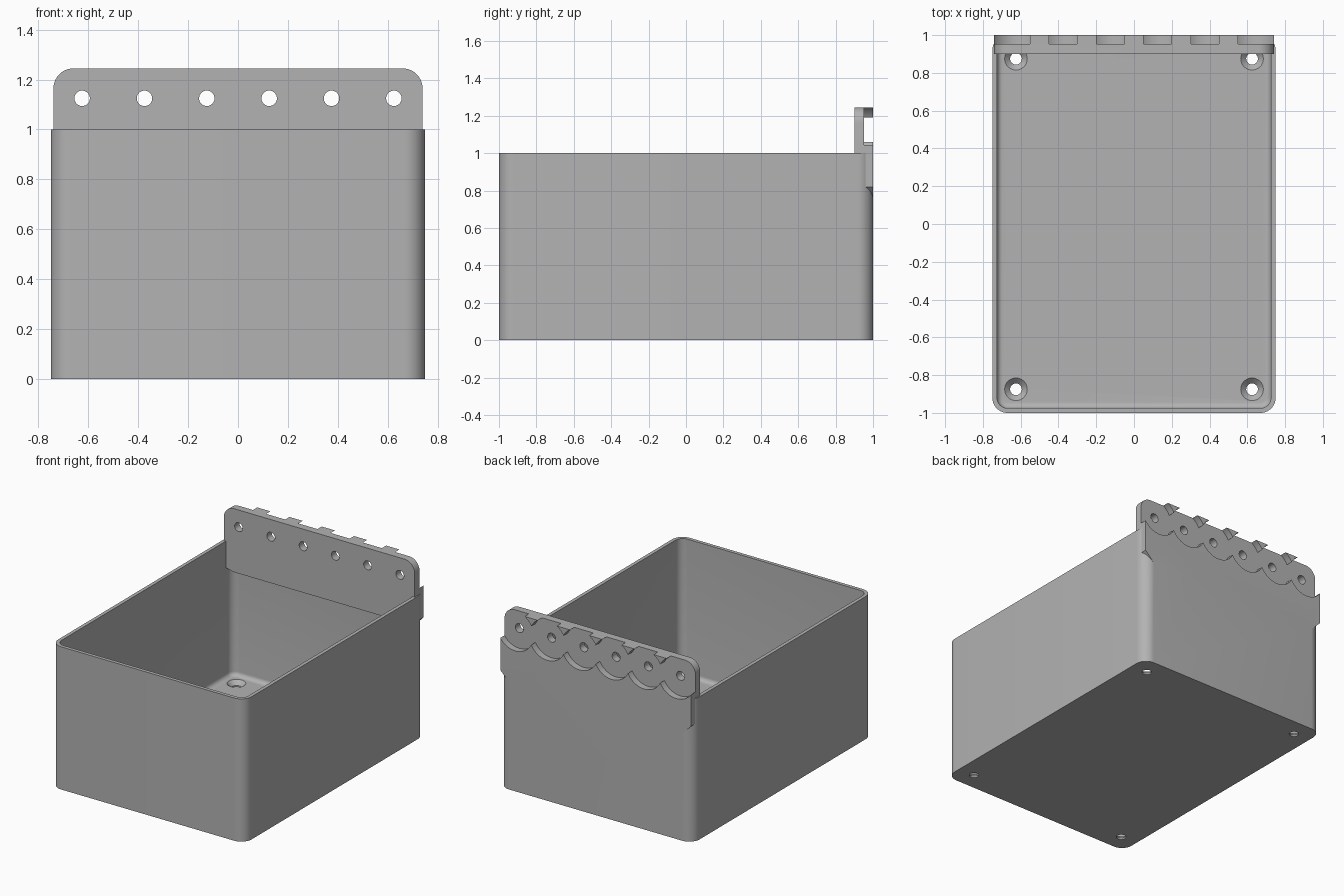
import bpy, bmesh, math
from mathutils import Matrix, Vector

cube = bpy.data.objects.get("Cube")
if cube:
    bpy.data.objects.remove(cube, do_unlink=True)

# One grey plastic
grey = bpy.data.materials.new("grey_plastic")
grey.use_nodes = True
colour = (0.45, 0.45, 0.45, 1)
grey.diffuse_color = colour
grey.node_tree.nodes["Principled BSDF"].inputs["Base Color"].default_value = colour


def finish(bm, name):
    bmesh.ops.recalc_face_normals(bm, faces=bm.faces)
    mesh = bpy.data.meshes.new(name)
    bm.to_mesh(mesh)
    bm.free()
    mesh.materials.append(grey)
    obj = bpy.data.objects.new(name, mesh)
    bpy.context.collection.objects.link(obj)
    return obj


def rounded_box(name, half_x, half_y, z0, z1, radius, floor_fillet=0):
    """Box with rounded upright edges and an optional rounded bottom rim."""
    bm = bmesh.new()
    size = Matrix.Diagonal((half_x * 2, half_y * 2, z1 - z0, 1))
    bmesh.ops.create_cube(bm, size=1, matrix=Matrix.Translation((0, 0, (z0 + z1) / 2)) @ size)
    upright = [e for e in bm.edges if abs(e.verts[0].co.z - e.verts[1].co.z) > 0.01]
    bmesh.ops.bevel(bm, geom=upright, offset=radius, segments=10, profile=0.5, affect='EDGES')
    if floor_fillet:
        rim = [e for e in bm.edges if all(v.co.z < z0 + 0.001 for v in e.verts)]
        bmesh.ops.bevel(bm, geom=rim, offset=floor_fillet, segments=6, profile=0.5, affect='EDGES')
    return finish(bm, name)


def cylinder(name, start, end, r1, r2=None, sides=48):
    """Cylinder or cone running between two points."""
    start, end = Vector(start), Vector(end)
    axis = end - start
    turn = axis.to_track_quat('Z', 'Y').to_matrix().to_4x4()
    bm = bmesh.new()
    bmesh.ops.create_cone(bm, cap_ends=True, segments=sides, radius1=r1,
                          radius2=r1 if r2 is None else r2, depth=axis.length,
                          matrix=Matrix.Translation((start + end) / 2) @ turn)
    return finish(bm, name)


def combine(target, other, operation):
    """Apply a boolean and throw the helper away."""
    other.hide_render = True
    mod = target.modifiers.new("cut", 'BOOLEAN')
    mod.operation, mod.solver, mod.object = operation, 'EXACT', other
    bpy.context.view_layer.objects.active = target
    bpy.ops.object.modifier_apply(modifier=mod.name)
    bpy.data.objects.remove(other, do_unlink=True)


# Open bin with thin walls
floor = 0.04
storage_bin = rounded_box("storage_bin", 0.75, 1.0, 0, 1, 0.08)
combine(storage_bin, rounded_box("cavity", 0.725, 0.975, floor, 1.2, 0.055, 0.03), 'DIFFERENCE')

# Hanging plate: rounded top corners, chamfered lower corners
side, top, low, r, chamfer = 0.74, 1.245, 0.75, 0.08, 0.07
half = [(side - chamfer, low), (side, low + chamfer)]
for i in range(11):
    a = math.radians(9 * i)
    half.append((side - r + r * math.cos(a), top - r + r * math.sin(a)))
outline = half + [(-x, z) for x, z in reversed(half)]
bm = bmesh.new()
back = bm.faces.new([bm.verts.new((x, 1.0, z)) for x, z in outline])
extruded = bmesh.ops.extrude_face_region(bm, geom=[back], use_keep_orig=True)
for v in [g for g in extruded["geom"] if isinstance(g, bmesh.types.BMVert)]:
    v.co.y = 0.9
    if v.co.z < low + 0.01:
        v.co.z += 0.05
combine(storage_bin, finish(bm, "hanging_plate"), 'UNION')

# Overlapping round pockets and pin holes along the plate
for i in range(6):
    x, z = -0.625 + 0.25 * i, 1.125
    combine(storage_bin, cylinder("pocket", (x, 0.953, z), (x, 1.1, z), 0.141, sides=64), 'DIFFERENCE')
    combine(storage_bin, cylinder("pin_hole", (x, 0.8, z), (x, 1.1, z), 0.031, sides=32), 'DIFFERENCE')

# Countersunk screw holes in the floor
for x in (-0.625, 0.625):
    for y in (-0.875, 0.875):
        combine(storage_bin, cylinder("screw_hole", (x, y, -0.1), (x, y, 0.1), 0.031, sides=32), 'DIFFERENCE')
        combine(storage_bin, cylinder("countersink", (x, y, floor - 0.03), (x, y, floor + 0.002),
                                      0.03, 0.062, 32), 'DIFFERENCE')

# Smooth the rounded surfaces, keep the edges crisp
bpy.ops.object.select_all(action='DESELECT')
storage_bin.select_set(True)
bpy.context.view_layer.objects.active = storage_bin
bpy.ops.object.shade_smooth_by_angle(angle=math.radians(30))
